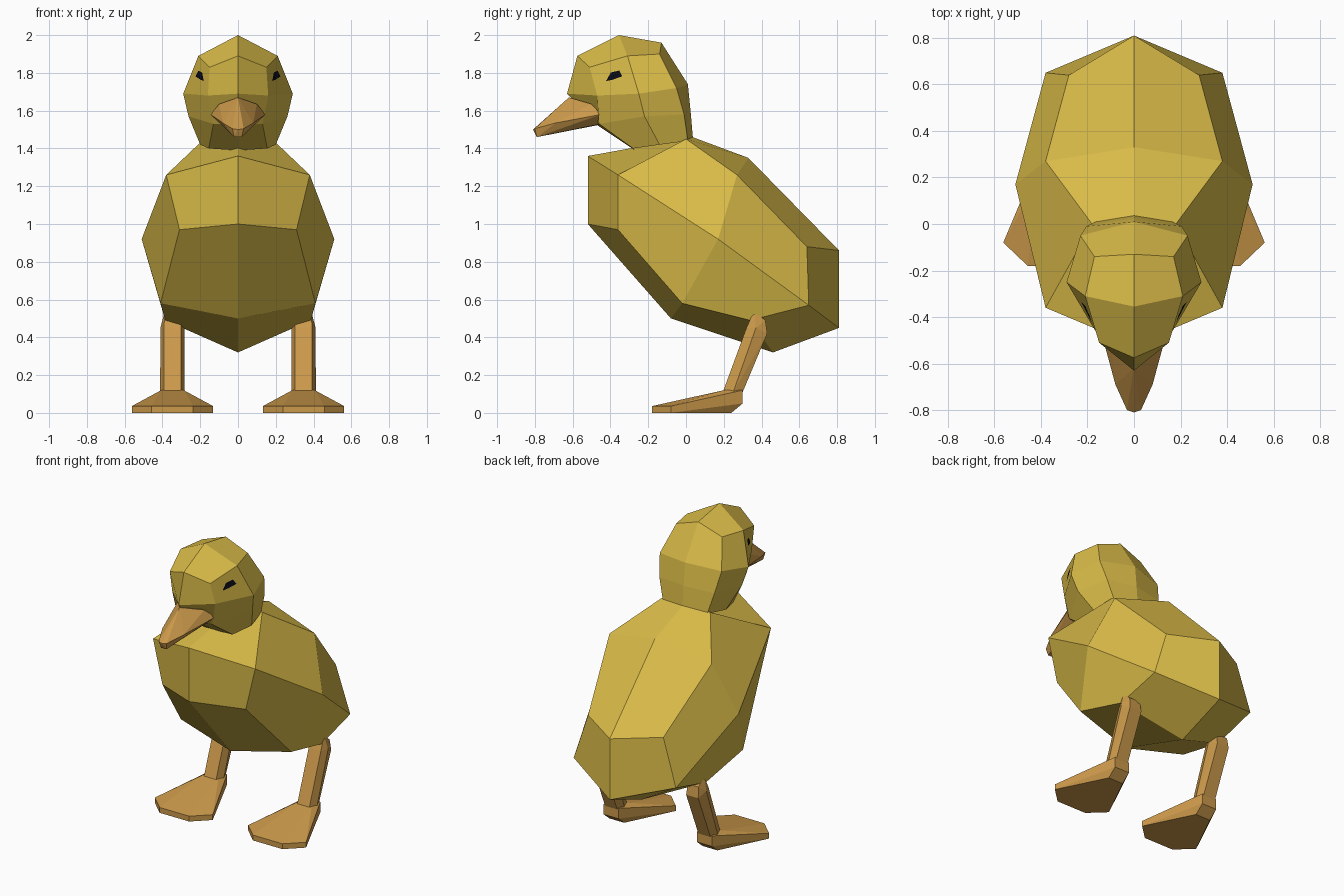
import bpy, bmesh
from mathutils import Vector
from mathutils.bvhtree import BVHTree

if "Cube" in bpy.data.objects:
    bpy.data.objects.remove(bpy.data.objects["Cube"])


def material(name, rgb):
    m = bpy.data.materials.new(name)
    m.diffuse_color = (*rgb, 1)
    m.use_nodes = True
    m.node_tree.nodes["Principled BSDF"].inputs["Base Color"].default_value = m.diffuse_color
    return m


YELLOW = material("yellow down", (0.70, 0.50, 0.065))
ORANGE = material("orange skin", (0.60, 0.32, 0.07))
BLACK = material("black eye", (0.003, 0.003, 0.008))


def finish(name, bm, mat):
    """Turn a right-hand half into a flat-shaded object mirrored across x."""
    bmesh.ops.recalc_face_normals(bm, faces=bm.faces)
    mesh = bpy.data.meshes.new(name)
    bm.to_mesh(mesh)
    bm.free()
    mesh.materials.append(mat)
    ob = bpy.data.objects.new(name, mesh)
    bpy.context.collection.objects.link(ob)
    mod = ob.modifiers.new("mirror", 'MIRROR')
    mod.merge_threshold = 0.0005
    return ob


def hull(name, pts, mat, mirror=True):
    bm = bmesh.new()
    for p in pts:
        bm.verts.new(p)
    res = bmesh.ops.convex_hull(bm, input=bm.verts)
    junk = {g for g in res["geom_interior"] + res["geom_unused"]
            if isinstance(g, bmesh.types.BMVert)}
    bmesh.ops.delete(bm, geom=list(junk), context='VERTS')
    bmesh.ops.dissolve_limit(bm, angle_limit=0.02, verts=bm.verts, edges=bm.edges)
    ob = finish(name, bm, mat)
    if not mirror:
        ob.modifiers.clear()
    return ob


# Body: centre-line loop, side loop and one widest point
centre = [(-.52, 1.36), (-.52, 1.0), (-.08, .50), (.46, .32),
          (.81, .45), (.81, .86), (.33, 1.35), (.035, 1.46)]
side = [(.38, -.36, 1.26), (.31, -.36, .97), (.41, -.02, .58), (.385, .34, .49),
        (.38, .65, .57), (.28, .64, .88), (.38, .27, 1.26), (.18, 0, 1.45)]
bm = bmesh.new()
c = [bm.verts.new((0, y, z)) for y, z in centre]
s = [bm.verts.new(p) for p in side]
mid = bm.verts.new((.51, .17, .92))
for i in range(8):
    j = (i + 1) % 8
    bm.faces.new((c[i], c[j], s[j], s[i]))
for i in range(0, 8, 2):
    bm.faces.new((mid, s[i], s[i + 1], s[(i + 2) % 8]))
finish("body", bm, YELLOW)

# Head: half rings (front, front corner, side, back corner, back) from neck to crown
rings = [
    [(0, -.27, 1.39), (.155, -.28, 1.40), (.20, -.14, 1.42), (.165, .01, 1.44), (0, .037, 1.45)],
    [(0, -.48, 1.53), (.13, -.46, 1.53), (.262, -.22, 1.57), (.205, -.01, 1.58), (0, .025, 1.59)],
    [(0, -.63, 1.69), (.16, -.47, 1.68), (.29, -.25, 1.69), (.23, -.05, 1.72), (0, .01, 1.74)],
    [(0, -.575, 1.89), (.15, -.51, 1.83), (.21, -.31, 1.89), (.17, -.14, 1.90), (0, -.13, 1.96)],
]
bm = bmesh.new()
rows = [[bm.verts.new(p) for p in r] for r in rings]
for a, b in zip(rows, rows[1:]):
    for i in range(4):
        bm.faces.new((a[i], a[i + 1], b[i + 1], b[i]))
crown, r = bm.verts.new((0, -.355, 2.0)), rows[-1]
bm.faces.new((crown, r[0], r[1], r[2]))
bm.faces.new((crown, r[2], r[3], r[4]))
tree = BVHTree.FromBMesh(bm)
finish("head", bm, YELLOW)

# Eyes: thin patches projected onto the sides of the head
bm = bmesh.new()


def on_head(y, z):
    hit, n, _, _ = tree.ray_cast(Vector((1, y, z)), Vector((-1, 0, 0)))
    return bm.verts.new(hit + Vector((.006, -.003, .002)))


outline = [(-.42, 1.755), (-.395, 1.80), (-.35, 1.81), (-.335, 1.78), (-.385, 1.762)]
hub = on_head(-.38, 1.782)
rim = [on_head(*p) for p in outline]
for i in range(5):
    bm.faces.new((hub, rim[i], rim[(i + 1) % 5]))
finish("eyes", bm, BLACK)

# Bill: hull from a wide base to a narrow tip
half = [(0, -.62, 1.67), (.10, -.50, 1.635), (.145, -.45, 1.58), (.09, -.45, 1.53),
        (0, -.46, 1.525), (.08, -.69, 1.535), (.03, -.80, 1.505), (.02, -.79, 1.46),
        (0, -.81, 1.50)]
hull("bill", [(k * x, y, z) for x, y, z in half for k in (1, -1)], ORANGE, False)

# Legs: slanted six-sided shanks with a wedge top
X = .347
leg = []
for k in (1, -1):
    leg += [(X + k * dx, y, z) for dx, y, z in (
        (.045, .195, .11), (.065, .25, .11), (.045, .30, .11),
        (.045, .32, .45), (.064, .37, .45), (.045, .43, .42),
        (.04, .36, .54), (.04, .42, .49))]
hull("legs", leg, ORANGE)

# Feet: flared flat webs rising to the heel
foot = []
for k in (1, -1):
    foot += [(X + k * dx, y, z) for dx, y in ((.215, -.08), (.11, -.18)) for z in (0, .036)]
    foot += [(X + k * dx, y, z) for dx, y, z in (
        (.06, .20, .12), (.055, .30, .12), (.055, .30, .05), (.055, .24, 0))]
hull("feet", foot, ORANGE)
